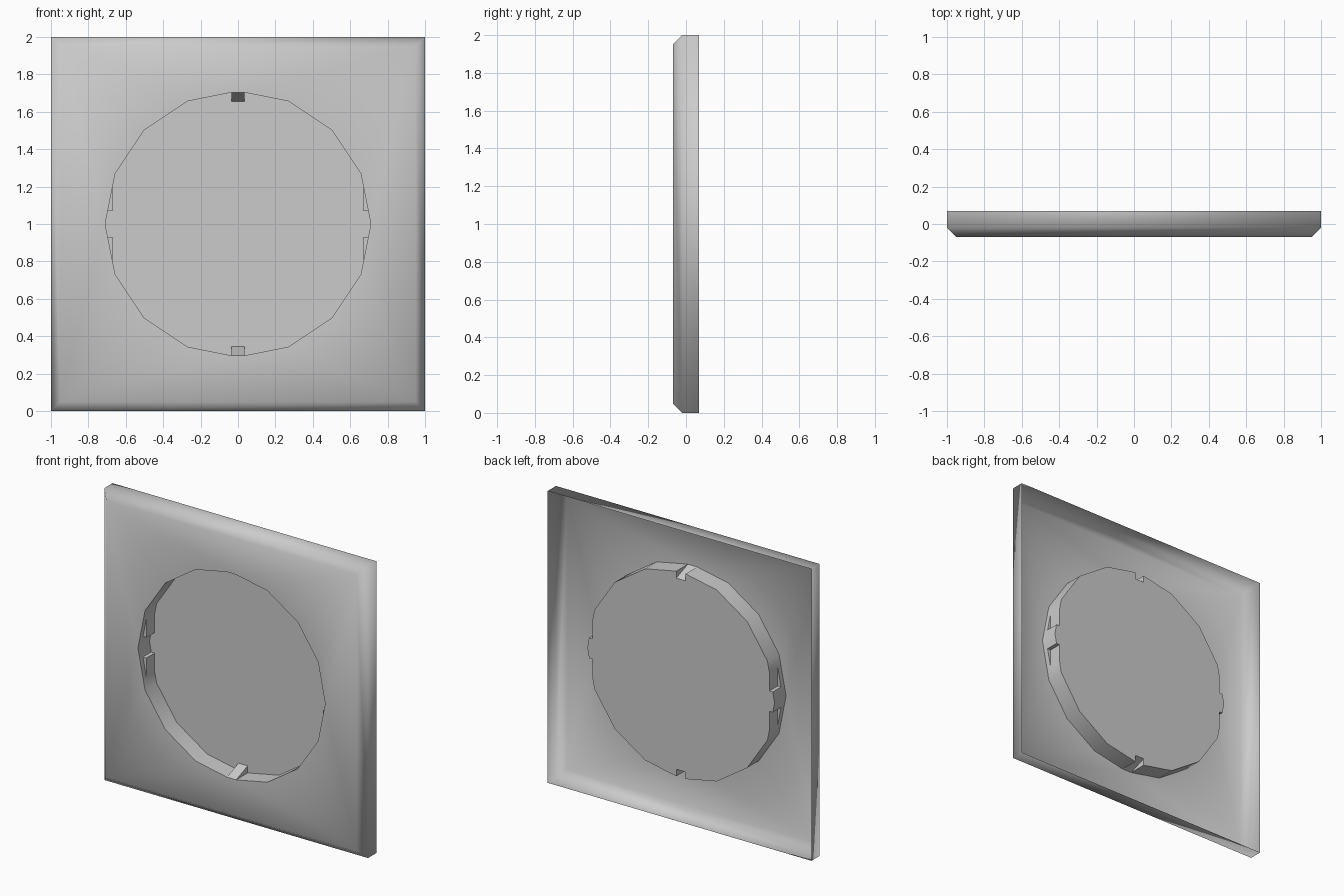
import bpy
import bmesh
import math

if "Cube" in bpy.data.objects:
    bpy.data.objects.remove(bpy.data.objects["Cube"], do_unlink=True)

FRONT, BACK, FLOOR, LEDGE = -0.07, 0.07, 0.055, -0.035
R = 0.71

grey = bpy.data.materials.new("plain grey")
grey.use_nodes = True
grey.diffuse_color = (0.6, 0.6, 0.6, 1)
grey.node_tree.nodes["Principled BSDF"].inputs["Base Color"].default_value = (0.6, 0.6, 0.6, 1)


def finish(bm, name):
    mesh = bpy.data.meshes.new(name)
    bm.to_mesh(mesh)
    bm.free()
    mesh.materials.append(grey)
    obj = bpy.data.objects.new(name, mesh)
    bpy.context.collection.objects.link(obj)
    bpy.ops.object.select_all(action='DESELECT')
    obj.select_set(True)
    bpy.context.view_layer.objects.active = obj
    return obj


def add_loop(bm, points, y):
    return [bm.verts.new((x, y, z + 1)) for x, z in points]


def skin(bm, a, b):
    for i in range(len(a)):
        j = (i + 1) % len(a)
        bm.faces.new((a[i], a[j], b[j], b[i]))


def square(h):
    return [(-h, -h), (h, -h), (h, h), (-h, h)]


def full_turn(quarter):
    """Mirror a first-quadrant outline, starting on the x axis, into a closed loop."""
    half = quarter + [(-x, z) for x, z in reversed(quarter)]
    return half + [(x, -z) for x, z in reversed(half)]


def outline(side_tab, clip):
    """Sixteen-sided opening; side_tab = clip ledge x, clip = clip height z."""
    def on_edge(z):
        # x on the first facet at height z
        c, s = math.cos(math.pi / 8), math.sin(math.pi / 8)
        return R * (1 - (1 - c) * z / (R * s))
    corners = [(R * math.cos(k * math.pi / 8), R * math.sin(k * math.pi / 8)) for k in (1, 2, 3)]
    inner = 0.67 if side_tab else on_edge(0.07)
    return full_turn([(R, 0), (on_edge(0.07), 0.07), (inner, 0.07), (on_edge(0.2), 0.2)]
                     + corners + [(0.035, on_edge(0.035)), (0.035, clip)])


top = R * (1 - (1 - math.cos(math.pi / 8)) * 0.035 / (R * math.sin(math.pi / 8)))
low = 0.655
mid = top + (low - top) * (LEDGE - FRONT) / (FLOOR - FRONT)

# Frame shell: open-backed side walls, chamfer and pierced front plate
bm = bmesh.new()
rings = [add_loop(bm, square(h), y) for h, y in
         ((1, BACK), (1, -0.02), (0.95, FRONT))]
for a, b in zip(rings, rings[1:]):
    skin(bm, a, b)
rim = add_loop(bm, outline(False, top), FRONT)
for i in range(len(rim)):
    bm.edges.new((rim[i - 1], rim[i]))
bmesh.ops.remove_doubles(bm, verts=bm.verts, dist=0.0005)
open_edges = [e for e in bm.edges if len(e.link_faces) < 2
              and all(abs(v.co.y - FRONT) < 0.001 for v in e.verts)]
bmesh.ops.triangle_fill(bm, edges=open_edges, use_beauty=True, normal=(0, -1, 0))
bmesh.ops.recalc_face_normals(bm, faces=bm.faces)
finish(bm, "frame_shell")
bpy.ops.object.shade_smooth()

# Round recess: wall with side ledges and sloping clips, closed by the floor
bm = bmesh.new()
loops = [add_loop(bm, outline(tab, clip), y) for tab, clip, y in
         ((False, top, FRONT), (False, mid, LEDGE), (True, mid, LEDGE), (True, low, FLOOR))]
for a, b in zip(loops, loops[1:]):
    skin(bm, a, b)
bm.faces.new(loops[-1])
bmesh.ops.remove_doubles(bm, verts=bm.verts, dist=0.0005)
bmesh.ops.dissolve_degenerate(bm, edges=bm.edges, dist=0.0005)
bmesh.ops.recalc_face_normals(bm, faces=bm.faces)
floor = max(bm.faces, key=lambda f: f.calc_area())
if floor.normal.y > 0:
    bmesh.ops.reverse_faces(bm, faces=bm.faces)
finish(bm, "round_recess")
bpy.ops.object.shade_smooth_by_angle(angle=math.radians(30))
